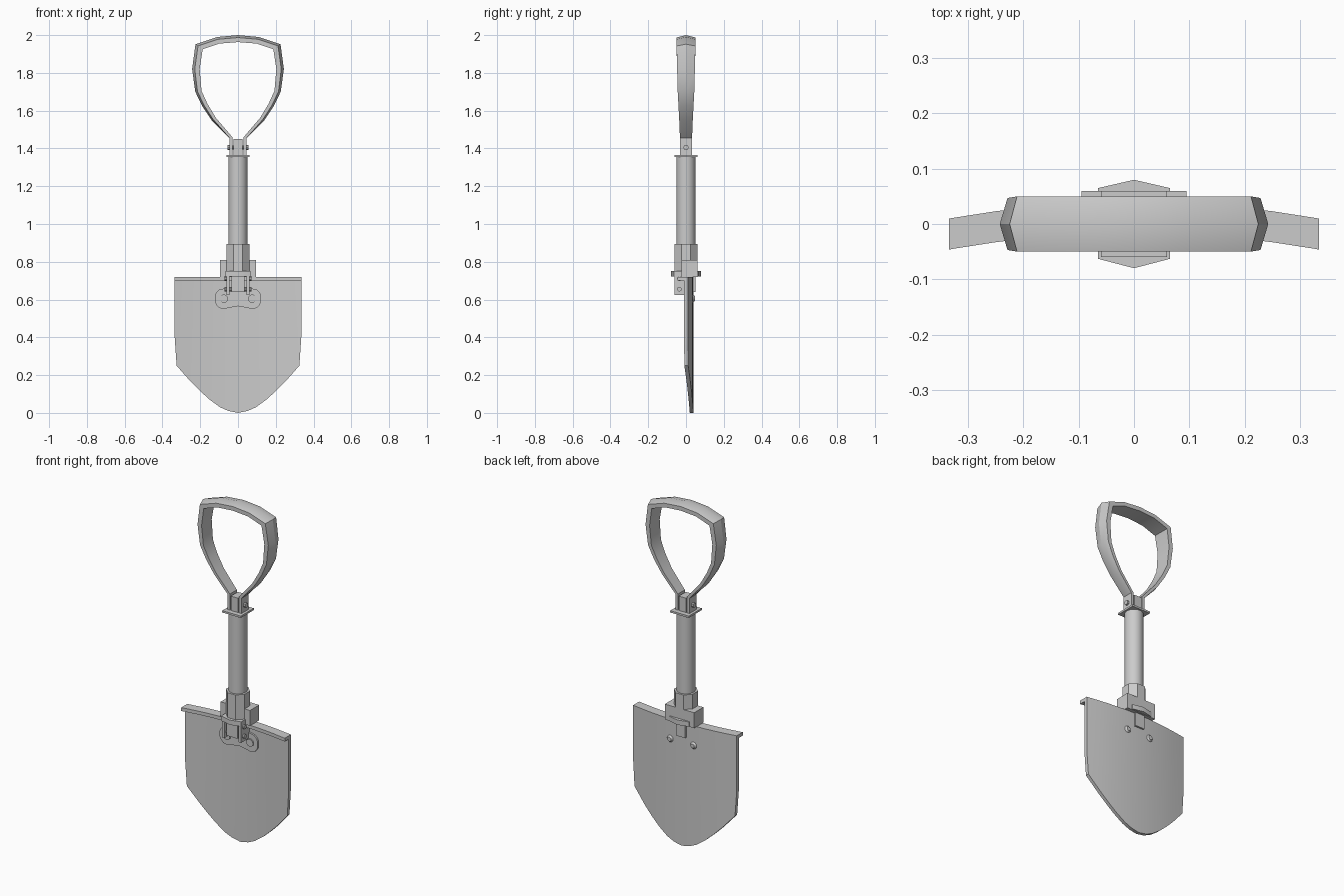
import bpy, bmesh, math
from mathutils import Matrix

if "Cube" in bpy.data.objects:
    bpy.data.objects.remove(bpy.data.objects["Cube"])


def finish(name, bm):
    bmesh.ops.recalc_face_normals(bm, faces=bm.faces)
    me = bpy.data.meshes.new(name)
    bm.to_mesh(me)
    bm.free()
    ob = bpy.data.objects.new(name, me)
    bpy.context.collection.objects.link(ob)
    bpy.ops.object.select_all(action='DESELECT')
    bpy.context.view_layer.objects.active = ob
    ob.select_set(True)
    bpy.ops.object.shade_smooth_by_angle(angle=math.radians(30))
    return ob


def box(name, x, y, z):
    bm = bmesh.new()
    bmesh.ops.create_cube(bm, size=1)
    for v in bm.verts:
        for i, r in enumerate((x, y, z)):
            v.co[i] = (r[0] + r[1]) / 2 + v.co[i] * (r[1] - r[0])
    return finish(name, bm)


def cyl(name, r, depth, loc, axis='Z', sides=24, turn=0, r2=None):
    rot = {'Z': Matrix(), 'X': Matrix.Rotation(math.pi / 2, 4, 'Y'),
           'Y': Matrix.Rotation(-math.pi / 2, 4, 'X')}[axis]
    bm = bmesh.new()
    bmesh.ops.create_cone(bm, cap_ends=True, segments=sides, radius1=r,
                          radius2=r if r2 is None else r2, depth=depth,
                          matrix=Matrix.Translation(loc) @ rot @ Matrix.Rotation(turn, 4, 'Z'))
    return finish(name, bm)


def loft(name, rings, closed=False):
    """Skin a list of equal-length cross-section rings."""
    bm = bmesh.new()
    vs = [[bm.verts.new(p) for p in ring] for ring in rings]
    n = len(vs[0])
    for a, b in zip(vs, vs[1:]):
        for i in range(n):
            j = (i + 1) % n
            bm.faces.new((a[i], a[j], b[j], b[i]))
    bm.faces.new(vs[0])
    bm.faces.new(vs[-1])
    return finish(name, bm)


def back_y(x):
    return 0.04 - 0.27 * x * x


def curved_sheet(name, half, front, back):
    """Sheet following the blade curve; half = (x, z bottom, z top) from centre out."""
    cols = [(-x, b, t) for x, b, t in reversed(half[1:])] + half
    loft(name, [[(x, back_y(x) + front, b), (x, back_y(x) + back, b),
                 (x, back_y(x) + back, t), (x, back_y(x) + front, t)] for x, b, t in cols])


# Blade and its folded foot rest
blade = [(0, 0.0, 0.715), (0.05, 0.01, 0.715), (0.095, 0.03, 0.715), (0.15, 0.07, 0.715),
         (0.2, 0.115, 0.715), (0.25, 0.165, 0.715), (0.325, 0.25, 0.715), (0.335, 0.4, 0.715)]
curved_sheet("blade", blade, -0.02, 0)
curved_sheet("foot_rest", [(x, 0.7, 0.72) for x, _, _ in blade], -0.056, 0)

# Riveted mounting plate on the blade front
curved_sheet("mounting_plate", [(0, 0.565, 0.66), (0.04, 0.558, 0.66), (0.075, 0.55, 0.658),
                                (0.1, 0.556, 0.652), (0.115, 0.572, 0.638),
                                (0.123, 0.59, 0.62)], -0.03, -0.015)
for s in (-1, 1):
    cyl("front_rivet", 0.022, 0.012, (s * 0.075, 0.006, 0.605), 'Y', 12)
    cyl("back_rivet", 0.022, 0.012, (s * 0.075, 0.042, 0.605), 'Y', 12, r2=0.012)

# Hinge
box("hinge_barrel", (-0.035, 0.035), (-0.055, 0.02), (0.64, 0.73))
box("hinge_back_tab", (-0.03, 0.03), (0.02, 0.05), (0.64, 0.74))
for s in (-1, 1):
    box("hinge_lug", sorted((s * 0.045, s * 0.062)), (-0.06, 0.02), (0.625, 0.735))
    for z in (0.655, 0.71):
        cyl("hinge_pin_head", 0.012, 0.012, (s * 0.066, -0.035, z), 'X', 10)
cyl("hinge_pin", 0.012, 0.13, (0, -0.035, 0.655), 'X', 10)
box("hinge_block", (-0.095, 0.095), (-0.025, 0.06), (0.72, 0.81))

# Locking nut, socket and shaft
nut = [(0, -0.08), (0.065, -0.063), (0.065, 0.065), (0, 0.08), (-0.065, 0.065), (-0.065, -0.063)]
loft("locking_nut", [[(x, y, z) for x, y in nut] for z in (0.722, 0.75)])
cyl("socket", 0.06 / math.cos(math.pi / 8), 0.15, (0, 0, 0.82), sides=8, turn=math.pi / 8)
cyl("shaft", 0.05, 0.5, (0, 0, 1.11))
box("shaft_collar", (-0.06, 0.06), (-0.06, 0.06), (1.355, 1.366))
box("grip_mount", (-0.024, 0.024), (-0.032, 0.032), (1.36, 1.45))
for s in (-1, 1):
    cyl("grip_bolt_head", 0.014, 0.012, (s * 0.05, 0, 1.405), 'X', 10)
cyl("grip_bolt", 0.01, 0.09, (0, 0, 1.405), 'X', 10)

# D-shaped grip: outer x, outer z, inner x, inner z, half width
grip = [(0.045, 1.366, 0.03, 1.366, 0.032), (0.045, 1.455, 0.03, 1.46, 0.032),
        (0.14, 1.55, 0.117, 1.562, 0.036), (0.19, 1.625, 0.162, 1.637, 0.04),
        (0.226, 1.7, 0.193, 1.705, 0.044), (0.243, 1.82, 0.203, 1.82, 0.047),
        (0.225, 1.952, 0.187, 1.925, 0.05), (0.11, 1.99, 0.1, 1.955, 0.05),
        (0, 2.0, 0, 1.963, 0.05)]
path = grip + [(-a, b, -c, d, w) for a, b, c, d, w in reversed(grip[:-1])]
rings = []
for ox, oz, ix, iz, w in path:
    k = 0.35 if oz > 1.5 else 0.0
    mx, mz = ox + (ix - ox) * k, oz + (iz - oz) * k
    rings.append([(ix, -w, iz), (mx, -w, mz), (ox, 0, oz), (mx, w, mz), (ix, w, iz)])
loft("grip", rings)
